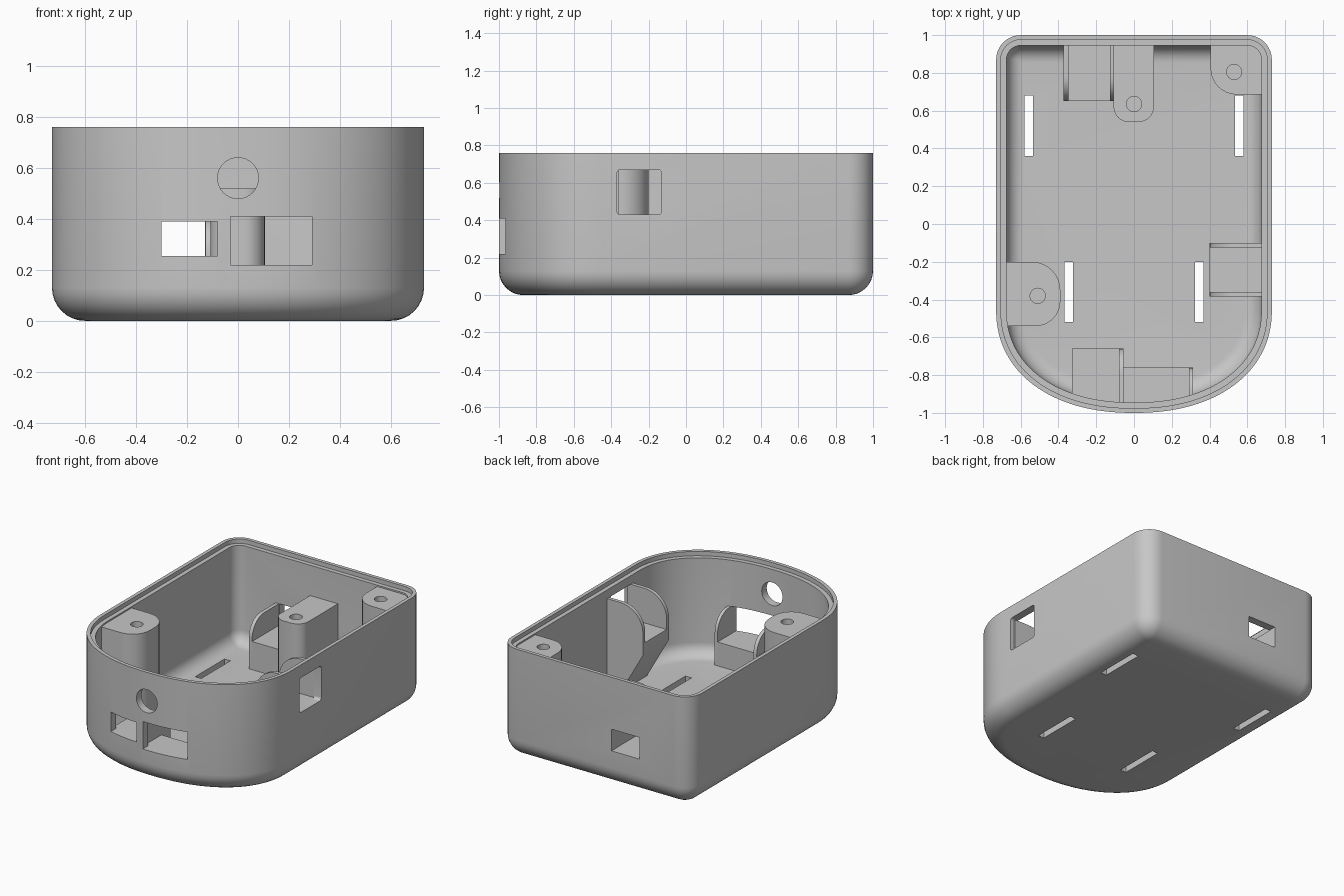
import bpy, bmesh
from math import pi, sin, cos, radians, copysign, tan
from mathutils import Vector

if "Cube" in bpy.data.objects:
    bpy.data.objects.remove(bpy.data.objects["Cube"])

grey = bpy.data.materials.new("light grey plastic")
grey.use_nodes = True
COLOUR = (0.57, 0.57, 0.57, 1)
grey.diffuse_color = COLOUR
grey.node_tree.nodes["Principled BSDF"].inputs["Base Color"].default_value = COLOUR

HALF_W, HEIGHT, WALL, FILLET = 0.73, 0.76, 0.055, 0.13


def make(name, bm):
    bmesh.ops.recalc_face_normals(bm, faces=bm.faces)
    mesh = bpy.data.meshes.new(name)
    bm.to_mesh(mesh)
    bm.free()
    mesh.materials.append(grey)
    ob = bpy.data.objects.new(name, mesh)
    bpy.context.collection.objects.link(ob)
    return ob


def boolean(ob, tool, operation):
    mod = ob.modifiers.new("cut", 'BOOLEAN')
    mod.operation, mod.solver, mod.object = operation, 'EXACT', tool
    bpy.context.view_layer.objects.active = ob
    bpy.ops.object.modifier_apply(modifier=mod.name)


def cut(ob, tool):
    boolean(ob, tool, 'DIFFERENCE')
    bpy.data.objects.remove(tool)


def plan(d):
    """Case outline seen from above, moved inwards by d."""
    a, b, r, cy = HALF_W - d, 0.55 - d, max(FILLET - d, 0.02), -0.45
    pts = []
    for i in range(65):                      # bowed front end
        t = pi + pi * i / 64
        c, s = cos(t), sin(t)
        e = 2 / 2.2
        pts.append((copysign(abs(c) ** e, c) * a, cy - abs(s) ** e * b))
    for side, start in ((1, 0), (-1, pi / 2)):   # rear corners
        for i in range(9):
            t = start + pi / 2 * i / 8
            pts.append((side * (a - r) + r * cos(t), 1 - d - r + r * sin(t)))
    return pts


def loft(name, levels):
    """Skin a list of (inset, height) rings and cap both ends."""
    bm = bmesh.new()
    rings = [[bm.verts.new((x, y, z)) for x, y in plan(d)] for d, z in levels]
    for low, high in zip(rings, rings[1:]):
        for i in range(len(low)):
            j = (i + 1) % len(low)
            bm.faces.new((low[i], low[j], high[j], high[i]))
    bm.faces.new(rings[0])
    bm.faces.new(rings[-1])
    return make(name, bm)


def bowl(d, z0, r):
    """Rounded bottom edge from the floor up to the wall."""
    return [(d + r - r * sin(t), z0 + r - r * cos(t))
            for t in (pi / 2 * i / 8 for i in range(9))]


def prism(name, axis, lo, hi, corners):
    """Extrude an outline of (u, v, corner radius) along an axis."""
    pts, n = [], len(corners)
    for i, (u, v, r) in enumerate(corners):
        p = Vector((u, v, 0))
        if not r:
            pts.append(p)
            continue
        to_a = (Vector((*corners[i - 1][:2], 0)) - p).normalized()
        to_b = (Vector((*corners[(i + 1) % n][:2], 0)) - p).normalized()
        half = to_a.angle(to_b) / 2
        centre = p + (to_a + to_b).normalized() * r / sin(half)
        start = (p + to_a * r / tan(half) - centre).normalized()
        end = (p + to_b * r / tan(half) - centre).normalized()
        pts += [centre + start.slerp(end, k / 8).normalized() * r for k in range(9)]
    place = {'x': lambda p, w: (w, p.x, p.y),
             'y': lambda p, w: (p.x, w, p.y),
             'z': lambda p, w: (p.x, p.y, w)}[axis]
    bm = bmesh.new()
    a = [bm.verts.new(place(p, lo)) for p in pts]
    b = [bm.verts.new(place(p, hi)) for p in pts]
    bm.faces.new(a)
    bm.faces.new(b)
    for i in range(len(a)):
        j = (i + 1) % len(a)
        bm.faces.new((a[i], a[j], b[j], b[i]))
    return make(name, bm)


def rect(u0, u1, v0, v1, r=0):
    return [(u0, v0, r), (u1, v0, r), (u1, v1, r), (u0, v1, r)]


def cylinder(axis, lo, hi, u, v, r):
    return prism("cutter", axis, lo, hi, rect(u - r, u + r, v - r, v + r, r * 0.99))


# Case shell with rounded bottom and stepped rim
shell = loft("case_shell", bowl(0, 0, FILLET)
             + [(0, HEIGHT), (0.025, HEIGHT), (0.025, 0.73), (WALL, 0.73)]
             + bowl(WALL, WALL, 0.09)[::-1])

# Wall openings
cut(shell, prism("cutter", 'y', -1.1, -0.86, rect(-0.3, -0.08, 0.255, 0.39)))
cut(shell, prism("cutter", 'y', -1.1, -0.86, rect(-0.03, 0.29, 0.22, 0.41)))
cut(shell, cylinder('y', -1.1, -0.86, 0, 0.56, 0.08))
cut(shell, prism("cutter", 'y', 0.9, 1.1, rect(-0.345, -0.13, 0.25, 0.4)))
cut(shell, prism("cutter", 'x', 0.6, 0.8, rect(-0.37, -0.13, 0.43, 0.67, 0.02)))

# Floor slots
for side in (-1, 1):
    for x, y in ((0.557, 0.36), (0.345, -0.52)):
        cut(shell, prism("cutter", 'z', -0.1, 0.15,
                         rect(side * x - 0.023, side * x + 0.023, y, y + 0.32)))

# Fittings inside the case
fittings = []


def fitting(*args):
    fittings.append(prism(*args))
    return fittings[-1]


# Screw posts
left_post = fitting("right_front_screw_post", 'z', 0, 0.72,
                    [(-0.72, -0.2, 0), (-0.72, -0.54, 0), (-0.39, -0.54, 0.13), (-0.39, -0.2, 0.15)])
rear_post = fitting("left_rear_screw_post", 'z', 0, 0.72,
                    [(0.405, 0.98, 0), (0.405, 0.685, 0.14), (0.72, 0.685, 0), (0.72, 0.98, 0)])
mid_post = fitting("rear_middle_screw_post", 'z', 0, 0.52,
                   [(-0.108, 0.98, 0), (-0.108, 0.54, 0.08), (0.105, 0.54, 0.08), (0.105, 0.98, 0)])
for post, x, y, top in ((left_post, -0.51, -0.38, 0.72), (rear_post, 0.53, 0.805, 0.72),
                        (mid_post, 0, 0.635, 0.52)):
    cut(post, cylinder('z', top - 0.3, top + 0.1, x, y, 0.04))


def cheek(y_in, y_out, top, r):
    return [(y_out, 0, 0), (y_in, 0, 0), (y_in, top, r), (y_out, top, 0)]


# Rear connector bracket
fitting("rear_bracket_base", 'z', 0, 0.25, rect(-0.347, -0.128, 0.65, 0.98))
for x in (-0.372, -0.128):
    fitting("rear_bracket_cheek", 'x', x, x + 0.025, cheek(0.65, 0.98, 0.4, 0.13))

# Front connector brackets
fitting("front_right_bracket_base", 'z', 0, 0.255, rect(-0.328, -0.08, -0.98, -0.66))
fitting("front_right_bracket_cheek", 'x', -0.08, -0.055, cheek(-0.66, -0.98, 0.4, 0.13))
fitting("front_left_bracket_base", 'z', 0, 0.22, rect(-0.055, 0.29, -0.98, -0.76))
fitting("front_left_bracket_cheek", 'x', 0.29, 0.312, cheek(-0.76, -0.98, 0.41, 0.13))

# Side switch bracket with tapered support
TAPER = [(0.72, 0, 0), (0.6, 0, 0), (0.4, 0.35, 0)]
fitting("side_bracket_base", 'y', -0.36, -0.125, TAPER + [(0.4, 0.43, 0), (0.72, 0.43, 0)])
for y in (-0.385, -0.125):
    fitting("side_bracket_cheek", 'y', y, y + 0.025, TAPER + [(0.4, 0.67, 0.17), (0.72, 0.67, 0)])

# Trim the fittings so they end inside the wall and floor
envelope = loft("envelope", bowl(0.03, 0.03, 0.1) + [(0.03, 0.725)])
for ob in fittings:
    boolean(ob, envelope, 'INTERSECT')
bpy.data.objects.remove(envelope)

# Smooth curved faces, crisp edges
bpy.ops.object.select_all(action='DESELECT')
for ob in [shell] + fittings:
    ob.select_set(True)
bpy.context.view_layer.objects.active = shell
bpy.ops.object.shade_smooth_by_angle(angle=radians(30))
